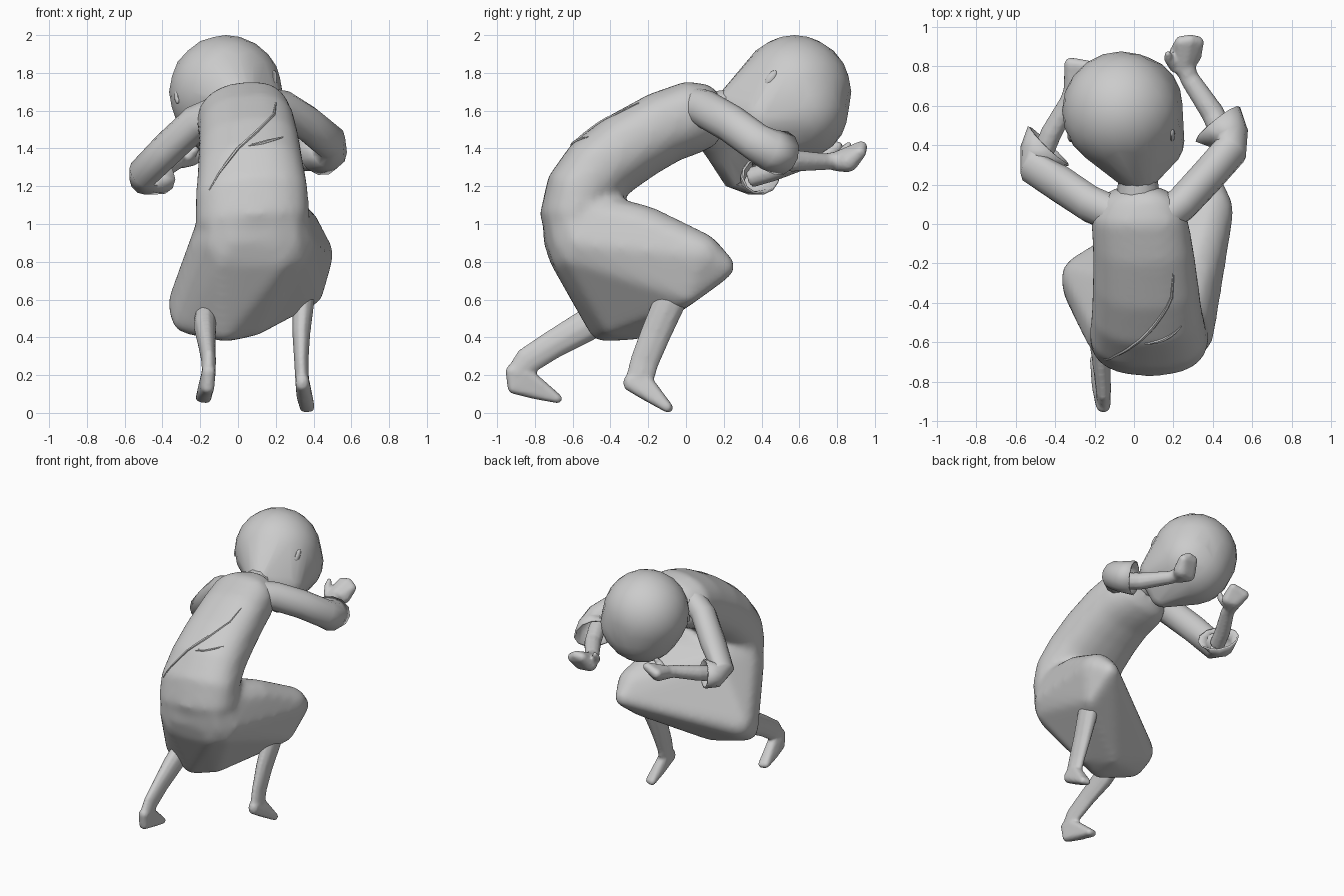
import bpy, bmesh, math
from mathutils import Vector, Matrix
from mathutils.bvhtree import BVHTree

if "Cube" in bpy.data.objects:
    bpy.data.objects.remove(bpy.data.objects["Cube"])

grey = bpy.data.materials.new("plain_grey")
grey.use_nodes = True
grey.diffuse_color = (0.6, 0.6, 0.6, 1)
grey.node_tree.nodes["Principled BSDF"].inputs["Base Color"].default_value = (0.6, 0.6, 0.6, 1)


def select(objs):
    bpy.ops.object.select_all(action='DESELECT')
    for obj in objs:
        obj.select_set(True)
    bpy.context.view_layer.objects.active = objs[0]


def finish(name, bm, sharp=40):
    """Turn a bmesh into a smooth-shaded object."""
    bmesh.ops.recalc_face_normals(bm, faces=bm.faces)
    mesh = bpy.data.meshes.new(name)
    bm.to_mesh(mesh)
    bm.free()
    mesh.materials.append(grey)
    obj = bpy.data.objects.new(name, mesh)
    bpy.context.collection.objects.link(obj)
    select([obj])
    bpy.ops.object.shade_smooth_by_angle(angle=math.radians(sharp))
    return obj


def fuse(name, parts, voxel, rounds):
    """Melt overlapping parts into one softly blended skin."""
    select(parts)
    bpy.ops.object.join()
    obj = parts[0]
    obj.name = name
    melt = obj.modifiers.new("melt", 'REMESH')
    melt.mode = 'VOXEL'
    melt.voxel_size = voxel
    soften = obj.modifiers.new("soften", 'SMOOTH')
    soften.iterations = rounds
    for mod in (melt.name, soften.name):
        bpy.ops.object.modifier_apply(modifier=mod)
    bpy.ops.object.shade_smooth_by_angle(angle=math.radians(50))
    return obj


def hull(name, balls, sharp=40, detail=2):
    """Skin stretched tightly over a set of balls (x, y, z, radius)."""
    bm = bmesh.new()
    for x, y, z, r in balls:
        bmesh.ops.create_icosphere(bm, subdivisions=detail, radius=r,
                                   matrix=Matrix.Translation((x, y, z)))
    bmesh.ops.delete(bm, geom=bm.faces[:], context='FACES_ONLY')
    bmesh.ops.convex_hull(bm, input=bm.verts[:])
    bmesh.ops.delete(bm, geom=[v for v in bm.verts if not v.link_faces], context='VERTS')
    bmesh.ops.delete(bm, geom=[e for e in bm.edges if not e.link_faces], context='EDGES')
    return finish(name, bm, sharp)


def loft(rings, sides, power=1.0, cap_end=True):
    """Bridge elliptical rings given as (centre, u axis, v axis)."""
    bm = bmesh.new()
    loops = []
    for c, u, v in rings:
        loop = []
        for i in range(sides):
            a = math.tau * i / sides
            ca, sa = math.cos(a), math.sin(a)
            ca = math.copysign(abs(ca) ** power, ca)
            sa = math.copysign(abs(sa) ** power, sa)
            loop.append(bm.verts.new(c + u * ca + v * sa))
        loops.append(loop)
    for a, b in zip(loops, loops[1:]):
        for i in range(sides):
            j = (i + 1) % sides
            bm.faces.new((a[i], a[j], b[j], b[i]))
    bm.faces.new(loops[0])
    if cap_end:
        bm.faces.new(loops[-1])
    return bm


def tube(name, path, sides=10, cap_end=True):
    """Round limb along a path of (x, y, z, half width, half depth)."""
    pts = [Vector(p[:3]) for p in path]
    rings = []
    for i, p in enumerate(path):
        t = (pts[min(i + 1, len(pts) - 1)] - pts[max(i - 1, 0)]).normalized()
        u = Vector((1, 0, 0))
        u = (u - t * u.dot(t)).normalized()
        rings.append((pts[i], u * p[3], t.cross(u) * p[-1]))
    return finish(name, loft(rings, sides, cap_end=cap_end), 50)


# Bent torso: back (y, z), front (y, z), right and left x
sections = [
    (-.73, .9, -.36, .9, -.2, .34), (-.775, 1.05, -.39, .99, -.225, .38),
    (-.73, 1.25, -.39, 1.08, -.225, .37), (-.61, 1.42, -.28, 1.18, -.215, .345),
    (-.43, 1.56, -.15, 1.27, -.21, .325), (-.2, 1.685, -.03, 1.34, -.21, .3),
    (0, 1.755, .08, 1.38, -.22, .27), (.12, 1.735, .16, 1.42, -.17, .22),
    (.17, 1.7, .2, 1.5, -.08, .13)]
rings = []
for by, bz, fy, fz, x0, x1 in sections:
    centre = Vector(((x0 + x1) / 2, (by + fy) / 2, (bz + fz) / 2))
    rings.append((centre, Vector(((x1 - x0) / 2, 0, .025)), Vector((0, by - fy, bz - fz)) / 2))
torso = finish("torso", loft(rings, 20, 0.85))

# Skirt stretched over hips and both bent knees
skirt = hull("skirt", [
    (-.03, -.53, .9, .225), (.19, -.515, .9, .225),
    (-.04, -.6, 1.03, .16), (.21, -.59, 1.03, .16),
    (.3, -.23, .965, .14), (-.03, -.33, .94, .14),
    (.385, .07, .835, .125), (.39, .2, .775, .065), (.4, .01, .62, .05),
    (-.26, -.27, .58, .115), (-.27, -.35, .5, .085),
    (-.07, -.45, .435, .06), (-.03, -.26, .435, .05), (.1, -.4, .46, .05)])
dress = fuse("dress", [torso, skirt], .022, 12)

# Creases laid over the back of the dress
surface = BVHTree.FromObject(dress, bpy.context.evaluated_depsgraph_get())
for side, line in (("long", [(.2, 1.64), (.19, 1.58), (.1, 1.49), (0, 1.4), (-.1, 1.27), (-.17, 1.15)]),
                   ("short", [(.24, 1.46), (.13, 1.43), (.03, 1.41)])):
    spots = [Vector(a).lerp(Vector(b), k / 4) for a, b in zip(line, line[1:]) for k in range(4)]
    path = []
    for i, (x, z) in enumerate(spots):
        hit = surface.ray_cast(Vector((x, -3, z)), Vector((0, 1, 0)))[0]
        r = .004 + .006 * math.sin(math.pi * i / (len(spots) - 1))
        path.append((*hit, r, r))
    tube(side + "_dress_crease", path, 6)

# Head, rolled slightly to one side, with neck and ears
hull("head", [(-.065, .575, 1.7, .3), (-.045, .59, 1.61, .272), (0, .61, 1.62, .245),
              (.1, .42, 1.57, .155), (.07, .4, 1.42, .09), (.02, .27, 1.63, .11)], 60, 3)
tube("neck", [(.02, .08, 1.6, .12, .1), (.02, .22, 1.615, .1, .1), (.0, .42, 1.62, .12, .12)])
for name, x, z in (("left_ear", .19, 1.77), ("right_ear", -.32, 1.68)):
    bm = bmesh.new()
    bmesh.ops.create_uvsphere(bm, u_segments=10, v_segments=8, radius=1)
    bmesh.ops.scale(bm, vec=(.018, .025, .05), verts=bm.verts)
    bmesh.ops.rotate(bm, matrix=Matrix.Rotation(-.6, 3, 'X'), verts=bm.verts)
    bmesh.ops.translate(bm, vec=(x, .45, z), verts=bm.verts)
    finish(name, bm)

# Flared sleeves with open cuffs
sleeves = {
    "left_sleeve": [(.13, .02, 1.63, .09, .1), (.24, .1, 1.61, .088, .1),
                    (.37, .24, 1.53, .088, .1), (.485, .37, 1.435, .09, .1),
                    (.48, .44, 1.395, .105, .11), (.425, .505, 1.375, .145, .12)],
    "right_sleeve": [(-.1, .05, 1.59, .09, .1), (-.22, .1, 1.54, .088, .1),
                     (-.37, .2, 1.4, .088, .1), (-.505, .28, 1.265, .08, .095),
                     (-.49, .34, 1.245, .1, .09), (-.435, .395, 1.255, .145, .1)]}
for name, path in sleeves.items():
    cuff = tube(name, path, 12, False)
    rim = cuff.modifiers.new("cloth", 'SOLIDIFY')
    rim.thickness = .012

# Forearms, each fused with its hand and thumb
fuse("left_forearm_and_hand", [
    tube("arm", [(.47, .4, 1.38, .06, .06), (.4, .56, 1.335, .06, .06),
                 (.28, .74, 1.33, .05, .045), (.26, .8, 1.34, .05, .045)]),
    hull("palm", [(.25, .79, 1.33, .05), (.22, .85, 1.325, .05), (.29, .86, 1.33, .055),
                  (.285, .93, 1.41, .03), (.32, .92, 1.38, .035), (.24, .92, 1.4, .035)]),
    tube("thumb", [(.21, .79, 1.34, .03, .03), (.175, .84, 1.39, .026, .026),
                   (.17, .87, 1.43, .016, .016)], 8)], .011, 3)
fuse("right_forearm_and_hand", [
    tube("arm", [(-.47, .34, 1.245, .055, .055), (-.42, .46, 1.28, .055, .055),
                 (-.33, .62, 1.33, .048, .045), (-.31, .68, 1.34, .048, .045)]),
    hull("palm", [(-.31, .68, 1.34, .048), (-.29, .75, 1.35, .053), (-.24, .73, 1.35, .043),
                  (-.32, .81, 1.38, .035), (-.23, .8, 1.41, .03)]),
    tube("thumb", [(-.27, .67, 1.35, .03, .03), (-.23, .66, 1.39, .025, .025),
                   (-.21, .68, 1.42, .015, .015)], 8)], .011, 3)

# Legs, each fused with its pointed foot
fuse("left_leg_and_foot", [
    tube("leg", [(.345, -.04, .72, .06, .085), (.345, -.085, .59, .06, .088),
                 (.335, -.16, .42, .048, .083), (.335, -.22, .27, .038, .078),
                 (.34, -.25, .16, .037, .075)]),
    hull("foot", [(.34, -.295, .17, .037), (.34, -.22, .18, .037), (.34, -.295, .15, .037),
                  (.35, -.18, .09, .042), (.38, -.1, .03, .027), (.35, -.09, .026, .024)])], .011, 3)
fuse("right_leg_and_foot", [
    tube("leg", [(-.17, -.42, .53, .06, .09), (-.175, -.54, .455, .06, .088),
                 (-.165, -.7, .365, .047, .078), (-.155, -.84, .275, .039, .075),
                 (-.155, -.9, .2, .037, .06)]),
    hull("foot", [(-.155, -.92, .22, .037), (-.155, -.85, .21, .037), (-.16, -.91, .135, .036),
                  (-.175, -.8, .115, .043), (-.2, -.685, .08, .025), (-.165, -.68, .075, .024)])], .011, 3)
